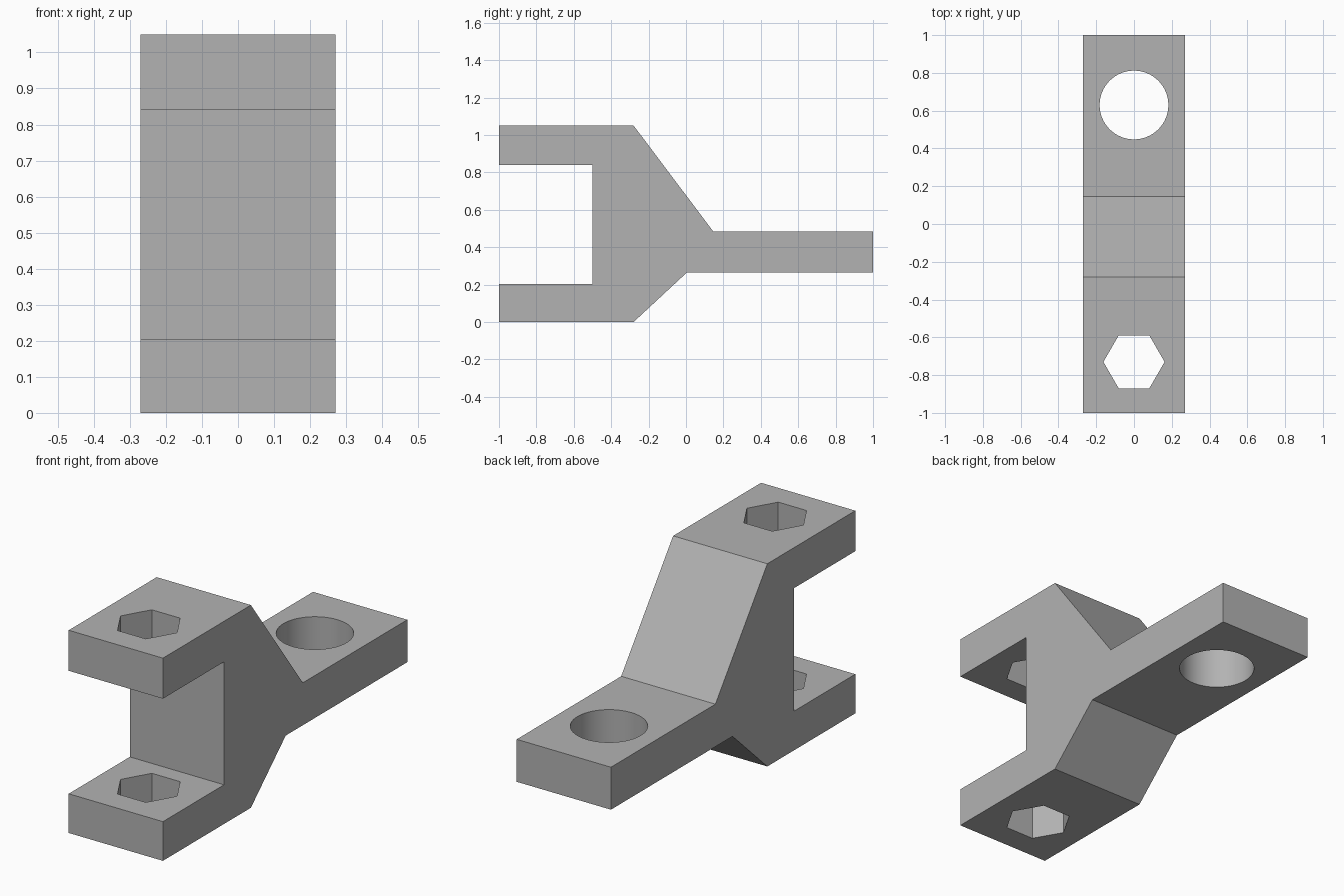
import bpy
import bmesh
import math

cube = bpy.data.objects.get("Cube")
if cube:
    bpy.data.objects.remove(cube, do_unlink=True)

HALF_WIDTH = 0.27

# Single plain grey
grey = bpy.data.materials.new("plain_grey")
grey.use_nodes = True
colour = (0.45, 0.45, 0.45, 1)
grey.diffuse_color = colour
grey.node_tree.nodes["Principled BSDF"].inputs["Base Color"].default_value = colour


def extrude_profile(name, points):
    """Extrude a (y, z) outline across the width."""
    bm = bmesh.new()
    face = bm.faces.new([bm.verts.new((-HALF_WIDTH, y, z)) for y, z in points])
    result = bmesh.ops.extrude_face_region(bm, geom=[face])
    moved = [v for v in result["geom"] if isinstance(v, bmesh.types.BMVert)]
    bmesh.ops.translate(bm, verts=moved, vec=(2 * HALF_WIDTH, 0, 0))
    bmesh.ops.recalc_face_normals(bm, faces=bm.faces)
    mesh = bpy.data.meshes.new(name)
    bm.to_mesh(mesh)
    bm.free()
    mesh.materials.append(grey)
    obj = bpy.data.objects.new(name, mesh)
    bpy.context.collection.objects.link(obj)
    return obj


def cut_hole(target, name, sides, radius, y, turn=0):
    """Cut a vertical prism right through the target."""
    bpy.ops.mesh.primitive_cylinder_add(vertices=sides, radius=radius, depth=3,
                                        location=(0, y, 0.5), rotation=(0, 0, turn))
    cutter = bpy.context.object
    cutter.name = name
    cutter.hide_render = True
    cutter.data.materials.append(grey)
    mod = target.modifiers.new(name, "BOOLEAN")
    mod.operation = "DIFFERENCE"
    mod.solver = "EXACT"
    mod.object = cutter
    bpy.context.view_layer.objects.active = target
    bpy.ops.object.modifier_apply(modifier=mod.name)
    bpy.data.objects.remove(cutter, do_unlink=True)


# Forked bracket: two front arms, sloped web and a rear tongue
bracket = extrude_profile("fork_bracket", [
    (-1, 0), (-0.28, 0), (0.005, 0.265), (1, 0.265), (1, 0.485), (0.145, 0.485),
    (-0.28, 1.05), (-1, 1.05), (-1, 0.84), (-0.5, 0.84), (-0.5, 0.203), (-1, 0.203)])

# Hexagonal hole through both arms, round hole through the tongue
cut_hole(bracket, "hexagon_cutter", 6, 0.162, -0.73, math.radians(30))
cut_hole(bracket, "round_cutter", 64, 0.182, 0.63)

# Smooth bore with sharp edges elsewhere
bpy.ops.object.select_all(action="DESELECT")
bracket.select_set(True)
bpy.context.view_layer.objects.active = bracket
bpy.ops.object.shade_smooth_by_angle(angle=math.radians(30))
